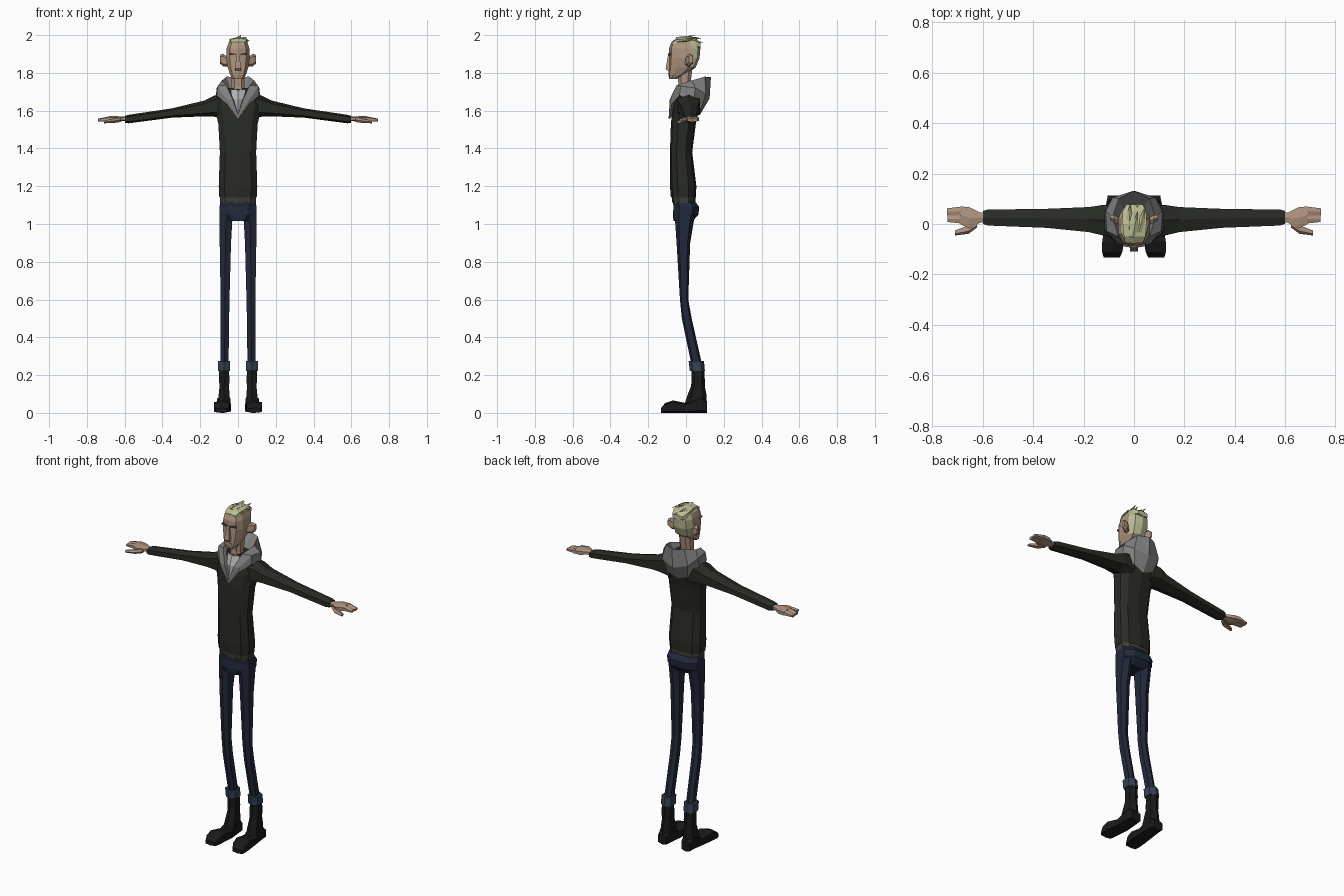
import bpy, bmesh
from math import cos, sin, pi, copysign
from mathutils import Vector


def material(name, rgb):
    m = bpy.data.materials.new(name)
    m.diffuse_color = (*rgb, 1)
    return m


SKIN = material("skin", (0.42, 0.29, 0.21))
DARK_SKIN = material("brow_shade", (0.12, 0.08, 0.06))
HAIR = material("blond", (0.50, 0.50, 0.30))
JACKET = material("jacket_cloth", (0.022, 0.024, 0.018))
HEM = material("hem_cloth", (0.05, 0.05, 0.035))
HOOD = material("hood_cloth", (0.22, 0.22, 0.22))
SHIRT = material("shirt_cloth", (0.45, 0.45, 0.45))
JEANS = material("denim", (0.016, 0.022, 0.045))
CUFF = material("denim_turnup", (0.035, 0.055, 0.09))
BOOT = material("leather", (0.01, 0.01, 0.01))


def finish(bm, name, mat, mirror=False):
    bmesh.ops.recalc_face_normals(bm, faces=bm.faces)
    me = bpy.data.meshes.new(name)
    bm.to_mesh(me)
    bm.free()
    me.materials.append(mat)
    ob = bpy.data.objects.new(name, me)
    bpy.context.collection.objects.link(ob)
    if mirror:
        ob.modifiers.new("Mirror", 'MIRROR')
    return ob


def loft(name, axis, rings, mat, n=8, mirror=False, square=0.75):
    """Skin n-sided rings (position, a0, a1, b0, b1) stacked along an axis."""
    def unit(f, i):
        v = f(2 * pi * (i + 0.5) / n)
        return copysign(abs(v) ** square, v)
    us, vs = [unit(cos, i) for i in range(n)], [unit(sin, i) for i in range(n)]
    mu, mv = max(us), max(vs)
    bm = bmesh.new()
    loops = []
    for t, a0, a1, b0, b1 in rings:
        loop = []
        for u, v in zip(us, vs):
            a = (a0 + a1) / 2 + (a1 - a0) / 2 * u / mu
            b = (b0 + b1) / 2 + (b1 - b0) / 2 * v / mv
            co = {'x': (t, a, b), 'y': (a, t, b), 'z': (a, b, t)}[axis]
            loop.append(bm.verts.new(co))
        loops.append(loop)
    for l0, l1 in zip(loops, loops[1:]):
        for i in range(n):
            j = (i + 1) % n
            bm.faces.new((l0[i], l0[j], l1[j], l1[i]))
    bm.faces.new(loops[0])
    bm.faces.new(loops[-1])
    return finish(bm, name, mat, mirror)


def sym(z, w, y0, y1):
    return (z, -w, w, y0, y1)


# Jacket body and hem
loft("jacket_body", 'z', [
    sym(1.14, .099, -.08, .052), sym(1.2, .102, -.085, .055),
    sym(1.38, .096, -.085, .033), sym(1.53, .104, -.08, .052),
    sym(1.62, .125, -.07, .07), sym(1.685, .11, -.055, .07),
    sym(1.72, .06, -.04, .05)], JACKET, n=10)
loft("jacket_hem", 'z', [sym(1.11, .094, -.072, .05),
                         sym(1.145, .097, -.076, .05)], HEM, n=10)

# Sleeves
loft("sleeve", 'x', [
    (.06, -.045, .075, 1.55, 1.70), (.125, -.045, .075, 1.568, 1.68),
    (.18, -.032, .067, 1.57, 1.653), (.35, -.015, .06, 1.563, 1.612),
    (.58, -.006, .057, 1.533, 1.578), (.598, 0, .052, 1.535, 1.573)],
    JACKET, n=6, mirror=True)

# Hands with separate thumbs and two finger groups
loft("palm", 'x', [
    (.57, .008, .044, 1.543, 1.568), (.61, .005, .045, 1.545, 1.568),
    (.65, -.018, .066, 1.538, 1.572), (.69, 0, .07, 1.54, 1.57)],
    SKIN, n=6, mirror=True)
loft("fingers_front", 'x', [(.685, .002, .036, 1.541, 1.569),
                            (.738, .008, .034, 1.542, 1.558)], SKIN, n=6, mirror=True)
loft("fingers_back", 'x', [(.685, .034, .069, 1.541, 1.569),
                           (.74, .034, .062, 1.542, 1.558)], SKIN, n=6, mirror=True)
loft("thumb", 'x', [(.622, -.012, .012, 1.54, 1.562), (.655, -.036, -.005, 1.535, 1.558),
                    (.71, -.044, -.026, 1.533, 1.547)], SKIN, n=5, mirror=True)

# Jeans
loft("jeans_hips", 'z', [
    sym(1.12, .092, -.07, .048), sym(1.09, .098, -.066, .07),
    sym(1.05, .098, -.07, .066), sym(1.015, .06, -.066, .035)], JEANS)
loft("jeans_leg", 'z', [
    (1.09, .012, .098, -.06, .06), (1.02, .03, .098, -.058, .042),
    (.9, .037, .097, -.05, .022), (.6, .045, .092, -.032, .012),
    (.5, .047, .092, -.022, .03), (.26, .05, .092, .028, .084)],
    JEANS, n=6, mirror=True)
loft("jeans_turnup", 'z', [(.222, .042, .105, .02, .1), (.275, .042, .106, .014, .095)],
     CUFF, n=6, mirror=True)

# Boots
loft("boot_shaft", 'z', [
    (.04, .04, .108, -.01, .11), (.1, .045, .102, .01, .108),
    (.14, .048, .098, .026, .1), (.17, .045, .1, .03, .1),
    (.235, .048, .1, .03, .096)], BOOT, n=6, mirror=True)
loft("boot_foot", 'y', [
    (.112, .048, .104, 0, .06), (.08, .04, .11, 0, .09),
    (0, .038, .115, 0, .052), (-.07, .04, .126, 0, .066),
    (-.11, .046, .127, 0, .052), (-.132, .056, .12, 0, .026)],
    BOOT, n=6, mirror=True, square=.5)

# Hood: cross-sections (lower, crest, rim, inner) from front tip to back
sections = [
    [(0, -.086, 1.555), (0, -.092, 1.56), (0, -.088, 1.575), (0, -.07, 1.58)],
    [(.062, -.075, 1.635), (.066, -.078, 1.665), (.028, -.086, 1.66), (.018, -.06, 1.65)],
    [(.112, -.035, 1.68), (.108, -.028, 1.73), (.062, -.05, 1.735), (.042, -.03, 1.70)],
    [(.12, .04, 1.655), (.113, .05, 1.72), (.085, .03, 1.76), (.05, .02, 1.70)],
    [(.065, .08, 1.605), (.085, .105, 1.69), (.06, .1, 1.78), (.035, .05, 1.70)],
    [(0, .075, 1.58), (0, .125, 1.665), (0, .132, 1.778), (0, .055, 1.70)]]
bm = bmesh.new()
rows = [[bm.verts.new(p) for p in s] for s in sections]
for r0, r1 in zip(rows, rows[1:]):
    for i in range(4):
        j = (i + 1) % 4
        bm.faces.new((r0[i], r0[j], r1[j], r1[i]))
finish(bm, "hood", HOOD, mirror=True)

# Shirt and neck
loft("shirt", 'z', [sym(1.57, .004, -.086, -.05), sym(1.66, .026, -.078, -.02),
                    sym(1.71, .04, -.055, .03)], SHIRT, n=6)
loft("neck", 'z', [sym(1.68, .04, -.045, .03), sym(1.73, .034, -.04, .022),
                   sym(1.83, .036, -.045, .035)], SKIN)

# Head: the back and crown faces carry the hair colour
head = loft("head", 'z', [
    sym(1.768, .03, -.088, -.05), sym(1.79, .042, -.094, 0),
    sym(1.83, .055, -.092, .052), sym(1.88, .063, -.09, .072),
    sym(1.93, .06, -.09, .076), sym(1.96, .05, -.078, .066),
    sym(1.975, .03, -.055, .045)], SKIN, n=10)
head.data.materials.append(HAIR)
for f in head.data.polygons:
    if f.center.z > 1.95 or (f.center.y > .03 and f.normal.z > -.6):
        f.material_index = 1

# Face
loft("nose", 'z', [sym(1.812, .015, -.1, -.07), sym(1.822, .016, -.108, -.07),
                   sym(1.9, .007, -.094, -.07)], SKIN, n=4)
loft("brow", 'x', [(.008, -.094, -.07, 1.893, 1.902), (.045, -.088, -.06, 1.896, 1.905)],
     DARK_SKIN, n=4, mirror=True)
loft("mouth", 'x', [(-.02, -.092, -.07, 1.797, 1.8), (.02, -.092, -.07, 1.797, 1.8)],
     DARK_SKIN, n=4)
loft("ear", 'x', [(.05, -.008, .02, 1.835, 1.88), (.08, .005, .036, 1.835, 1.902),
                  (.096, .015, .036, 1.85, 1.895)], SKIN, n=6, mirror=True)

# Swept hair: a low crown plus backward-pointing locks
loft("hair_crown", 'y', [
    (-.075, -.035, .035, 1.945, 1.965), (-.05, -.04, .045, 1.94, 1.985),
    (0, -.045, .05, 1.94, 1.99), (.05, -.045, .048, 1.93, 1.98),
    (.078, -.03, .035, 1.93, 1.962)], HAIR, n=6)


def lock(name, base, tip, r):
    bm = bmesh.new()
    base, tip = Vector(base), Vector(tip)
    d = (tip - base).normalized()
    side = d.cross(Vector((0, 0, 1))).normalized()
    up = side.cross(d)
    ring = [bm.verts.new(base + side * a * r + up * b * r * .6)
            for a, b in ((1, 0), (0, 1), (-1, 0), (0, -1))]
    end = bm.verts.new(tip)
    bm.faces.new(ring)
    for i in range(4):
        bm.faces.new((ring[i], ring[(i + 1) % 4], end))
    finish(bm, name, HAIR)


for k, (base, tip, r) in enumerate([
        ((-.005, -.05, 1.975), (.015, .05, 2.0), .025),
        ((.02, -.03, 1.975), (.045, .07, 1.99), .022),
        ((-.02, -.02, 1.972), (-.015, .085, 1.985), .022),
        ((.0, .02, 1.965), (.02, .092, 1.962), .024),
        ((.03, -.04, 1.965), (.064, .03, 1.972), .018)]):
    lock(f"hair_lock_{k + 1}", base, tip, r)
